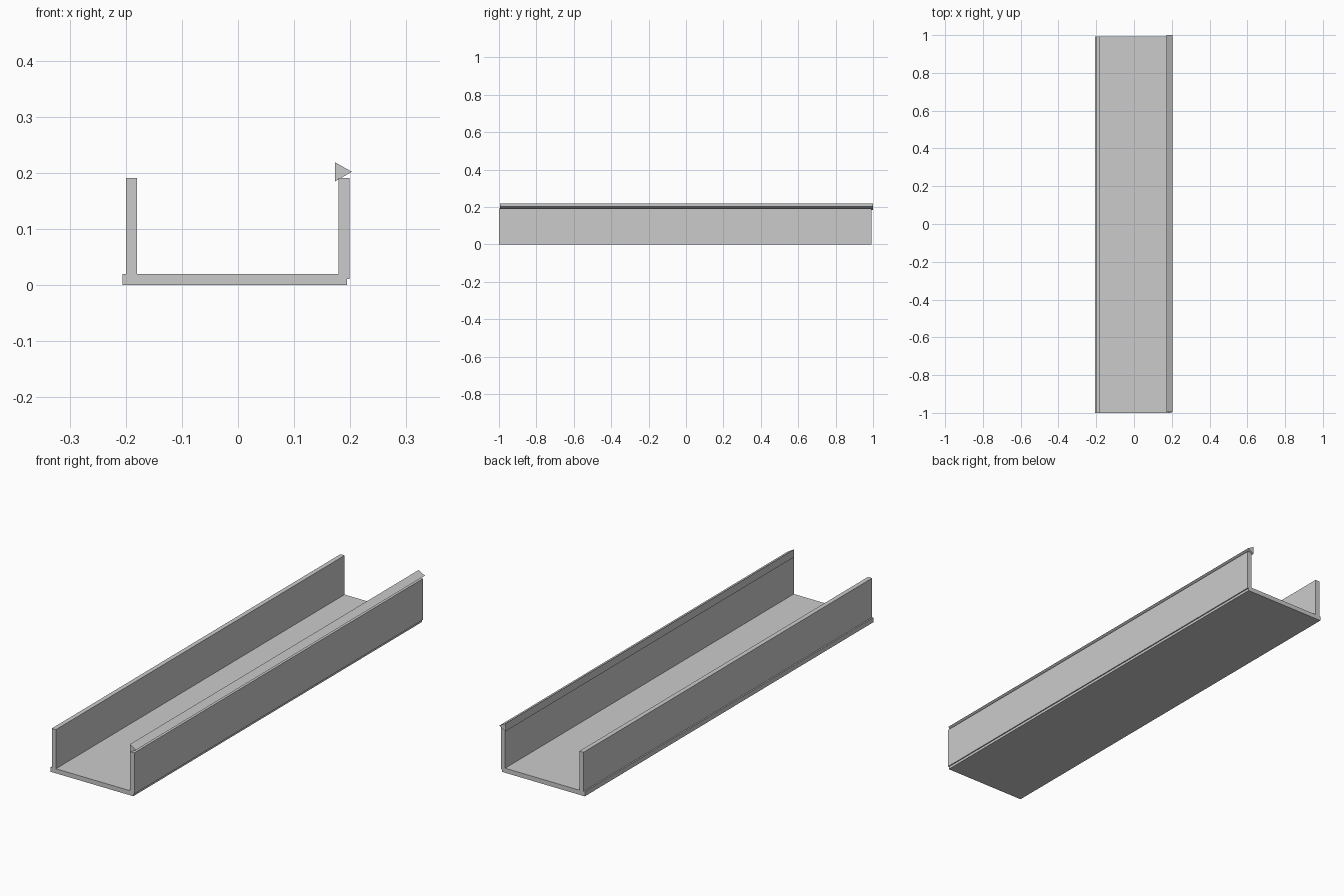
import bpy
import bmesh

cube = bpy.data.objects.get("Cube")
if cube:
    bpy.data.objects.remove(cube, do_unlink=True)

# Single plain grey
grey = bpy.data.materials.new("plain_grey")
grey.use_nodes = True
colour = (0.6, 0.6, 0.6, 1)
grey.diffuse_color = colour
grey.node_tree.nodes["Principled BSDF"].inputs["Base Color"].default_value = colour


def extrude_profile(name, profile, y_front, y_back):
    """Extrude an (x, z) outline along y into a closed solid."""
    bm = bmesh.new()
    face = bm.faces.new([bm.verts.new((x, y_front, z)) for x, z in profile])
    result = bmesh.ops.extrude_face_region(bm, geom=[face])
    moved = [g for g in result["geom"] if isinstance(g, bmesh.types.BMVert)]
    bmesh.ops.translate(bm, verts=moved, vec=(0, y_back - y_front, 0))
    bmesh.ops.recalc_face_normals(bm, faces=bm.faces)
    mesh = bpy.data.meshes.new(name)
    bm.to_mesh(mesh)
    bm.free()
    mesh.materials.append(grey)
    obj = bpy.data.objects.new(name, mesh)
    bpy.context.collection.objects.link(obj)
    return obj


def rectangle(x0, x1, z0, z1):
    return [(x0, z0), (x1, z0), (x1, z1), (x0, z1)]


FRONT, BACK = -1.0, 0.993

# Channel floor, set slightly towards -x
extrude_profile("floor", rectangle(-0.206, 0.194, 0, 0.02), FRONT, BACK)

# Side walls
for name, x in (("right_wall", -0.2), ("left_wall", 0.179)):
    extrude_profile(name, rectangle(x, x + 0.02, 0.011, 0.191), FRONT, BACK)

# Triangular rail along the top of the left wall
extrude_profile("left_rail", [(0.173, 0.185), (0.203, 0.202), (0.173, 0.219)],
                -0.994, 1.0)
